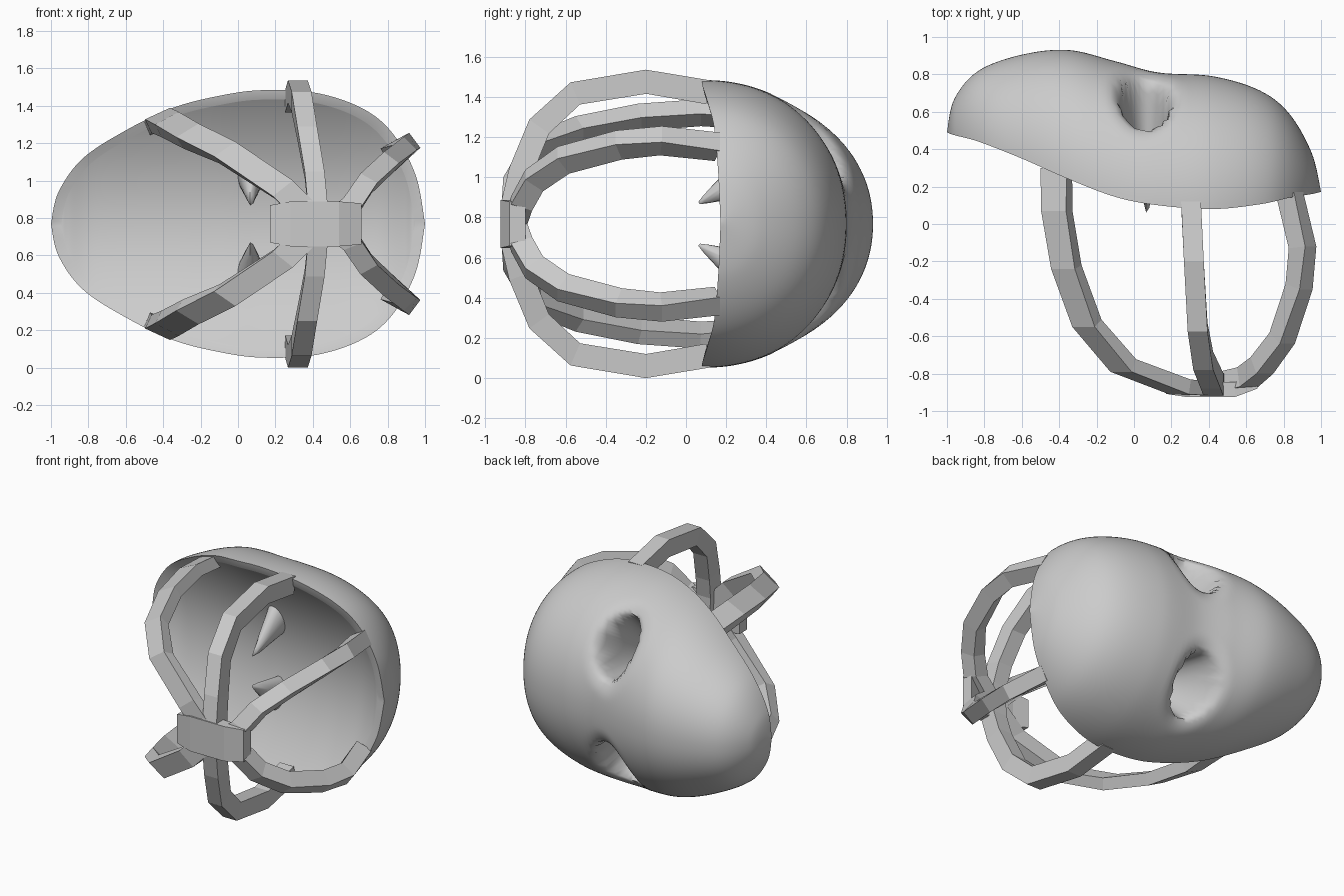
import bpy, bmesh, math
from mathutils import Vector

cube = bpy.data.objects.get("Cube")
if cube:
    bpy.data.objects.remove(cube, do_unlink=True)

MID = 0.768          # height of the symmetry plane

grey = bpy.data.materials.new("light grey")
grey.use_nodes = True
colour = (0.6, 0.6, 0.6, 1)
grey.diffuse_color = colour
grey.node_tree.nodes["Principled BSDF"].inputs["Base Color"].default_value = colour


def make_object(name, bm):
    bmesh.ops.remove_doubles(bm, verts=bm.verts, dist=0.0005)
    bmesh.ops.recalc_face_normals(bm, faces=bm.faces)
    mesh = bpy.data.meshes.new(name)
    bm.to_mesh(mesh)
    bm.free()
    mesh.materials.append(grey)
    obj = bpy.data.objects.new(name, mesh)
    bpy.context.collection.objects.link(obj)
    return obj


def skin(bm, rows):
    """Join closed rings of points with quads."""
    rows = [[bm.verts.new(p) for p in row] for row in rows]
    n = len(rows[0])
    for a, b in zip(rows, rows[1:]):
        for i in range(n):
            j = (i + 1) % n
            bm.faces.new((a[i], a[j], b[j], b[i]))
    return rows


def spline(points, steps):
    """Catmull-Rom curve through the points."""
    pts = [Vector(p) for p in points]
    pts = [pts[0]] + pts + [pts[-1]]
    out = []
    for a, b, c, d in zip(pts, pts[1:], pts[2:], pts[3:]):
        for k in range(steps):
            t = k / steps
            out.append(b + (c - a) * (t / 2) + (a * 2 - b * 5 + c * 4 - d) * (t * t / 2)
                       + (b * 3 - a - c * 3 + d) * (t ** 3 / 2))
    return out + [pts[-1]]


# Mask: x, rim y, crest y, half height
stations = [
    (-1, .49, .49, 0), (-.96, .475, .67, .17), (-.83, .44, .82, .35),
    (-.6, .35, .905, .50), (-.35, .24, .93, .62), (-.1, .145, .87, .685),
    (.13, .10, .81, .715), (.42, .08, .79, .70), (.67, .105, .715, .615),
    (.83, .14, .59, .48), (.95, .16, .38, .26), (1, .172, .172, 0)]
EYE = Vector((.055, .66, .41))
TIP = Vector((.07, -.03, .05))
ARC = 96


def mirrored(x, y, z, angle):
    return Vector((x, y, MID + math.copysign(z, angle)))


def outer_point(x, rim, crest, half, angle):
    c, s = max(0, math.cos(angle)), abs(math.sin(angle))
    p = Vector((x, rim + (crest - rim) * c ** .95, half * s ** .95))
    # Eye sockets: a soft dent around a straight cone
    away = p - EYE
    d = math.hypot(away.x / .145, away.y / .23, away.z / .23)
    if d < 1:
        p = EYE + away / max(d, 1e-6)
    p = p.lerp(TIP, .16 * max(0, 1.5 - max(d, 1)) ** 2)
    if d < 1:
        p = TIP.lerp(p, max(0, (d - .08) / .92))
    return mirrored(*p, angle)


def lining_point(x, rim, crest, half, angle):
    # Shallow bowl, set in from the rim; the socket points break through it
    c, s = max(0, math.cos(angle)), abs(math.sin(angle))
    return mirrored(x * .945, rim + .012 + .235 * (half / .7) ** 2 * c * c,
                    half * .93 * s, angle)


angles = [math.pi * (i / ARC - .5) for i in range(ARC + 1)]
bm = bmesh.new()
skin(bm, [[outer_point(*st, a) for a in angles] + [lining_point(*st, a) for a in reversed(angles)]
          for st in spline(stations, 9)])
mask = make_object("mask_shell", bm)
bpy.context.view_layer.objects.active = mask
mask.select_set(True)
bpy.ops.object.shade_smooth_by_angle(angle=math.radians(65))


# Straps: flat-sided bands that run out from the hub and forward to the rim.
# Points follow the middle of the outer face; start and end are half-width vectors.
def strap(name, points, start, end, depth, side):
    pts = [Vector(p) for p in points]
    start, end = [Vector((v[0], 0, v[1])) for v in (start, end)]
    last = len(pts) - 1
    rows = []
    for i, p in enumerate(pts):
        along = pts[min(i + 1, last)] - pts[max(i - 1, 0)]
        across = start.lerp(end, i / last)
        inward = along.cross(across).normalized() * depth
        if inward.dot(Vector((.4, .2, 0)) - p) < 0:
            inward.negate()
        corners = (p - across, p + across, p + across + inward, p - across + inward)
        rows.append([(q.x, q.y, MID + side * q.z) for q in corners])
    bm = bmesh.new()
    rings = skin(bm, rows)
    bm.faces.new(rings[0])
    bm.faces.new(rings[-1])
    make_object(name, bm)


straps = {
    "middle_strap": (
        [(.43, -.92, 0), (.425, -.918, .12), (.41, -.88, .28), (.37, -.78, .52),
         (.34, -.575, .705), (.32, -.2, .768), (.305, .12, .715)],
        (.053, 0), (.053, 0), .12),
    "chin_strap": (
        [(.40, -.92, .03), (.24, -.91, .19), (-.07, -.79, .40), (-.27, -.55, .50),
         (-.38, -.24, .565), (-.43, .07, .59), (-.43, .30, .575)],
        (.05, .045), (.07, .028), .08),
    "crown_strap": (
        [(.50, -.90, .03), (.615, -.87, .12), (.70, -.80, .245), (.82, -.64, .355),
         (.92, -.35, .43), (.945, -.12, .447), (.88, .17, .41)],
        (-.055, .015), (-.025, .045), .11),
}
for name, (points, start, end, depth) in straps.items():
    for label, side in (("upper", 1), ("lower", -1)):
        strap(label + "_" + name, points, start, end, depth, side)

# Hub plate where the straps meet, bent back at both ends
bm = bmesh.new()
rings = skin(bm, [[(x, y, MID - h), (x, y, MID + h), (x, y + .08, MID + h), (x, y + .08, MID - h)]
                  for x, y, h in ((.17, -.908, .10), (.28, -.925, .12),
                                  (.54, -.925, .12), (.66, -.88, .11))])
bm.faces.new(rings[0])
bm.faces.new(rings[-1])
make_object("strap_hub", bm)
